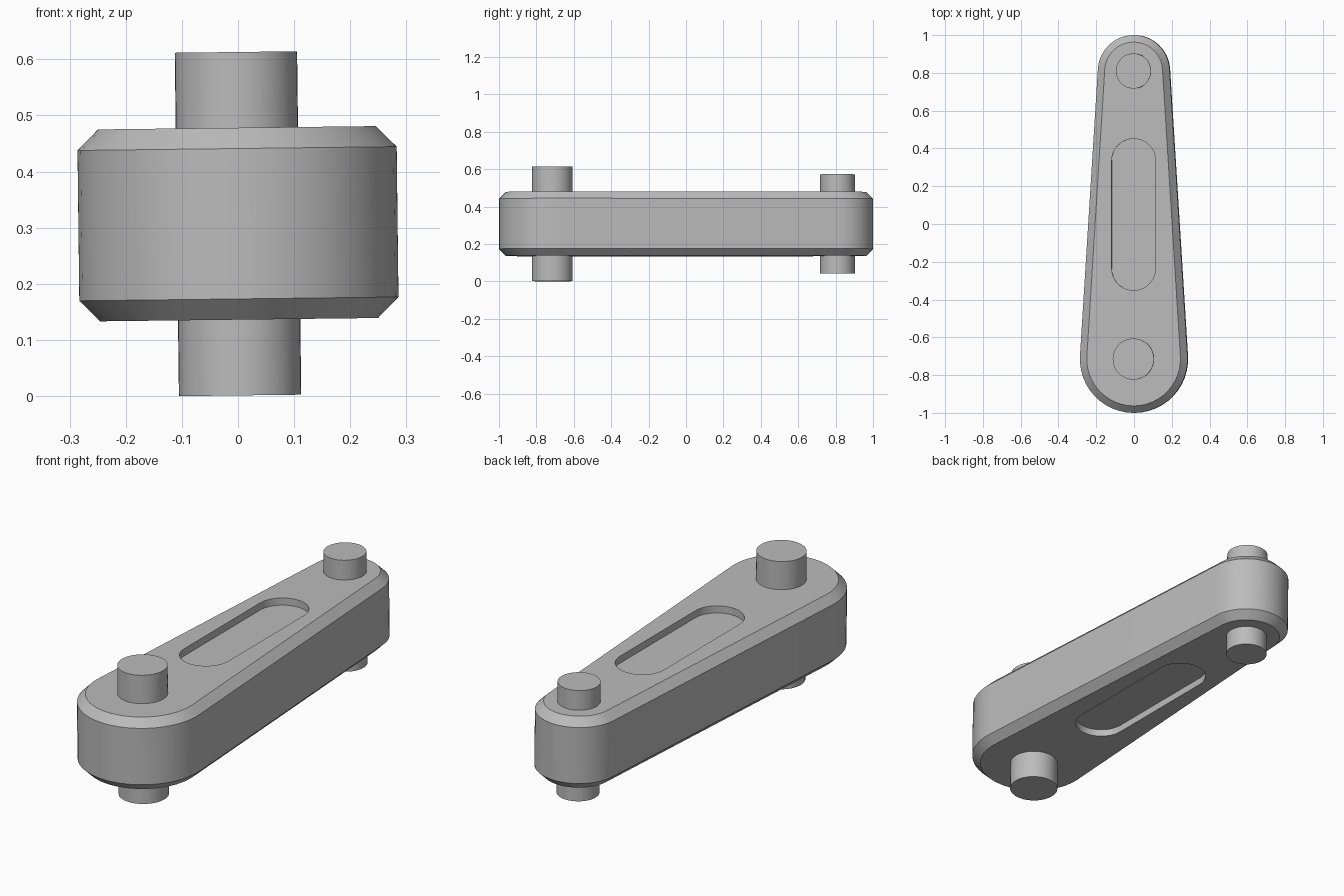
import bpy, bmesh, math
from mathutils import Matrix, Vector

cube = bpy.data.objects.get("Cube")
if cube:
    bpy.data.objects.remove(cube, do_unlink=True)

MID = 0.307          # height of the arm's centre plane
BIG_Y, SMALL_Y = -0.715, 0.81
STEPS = 24           # segments per rounded end
TILT = Matrix.Rotation(-0.012, 4, 'Y')

metal = bpy.data.materials.new("plain grey")
metal.use_nodes = True
GREY = (0.5, 0.5, 0.5, 1)
metal.diffuse_color = GREY
metal.node_tree.nodes["Principled BSDF"].inputs["Base Color"].default_value = GREY


def outline(y1, r1, y2, r2):
    """Two rounded ends joined by tangent sides, counter-clockwise."""
    lean = math.asin((r1 - r2) / (y2 - y1))
    points = []
    for y, r, start, sweep in ((y2, r2, lean, math.pi - 2 * lean),
                               (y1, r1, math.pi - lean, math.pi + 2 * lean)):
        for i in range(STEPS + 1):
            a = start + sweep * i / STEPS
            points.append((r * math.cos(a), y + r * math.sin(a)))
    return points


def loft(name, rings):
    """Skin a stack of matching outlines, bottom to top, and cap both ends."""
    bm = bmesh.new()
    loops = [[bm.verts.new((x, y, z)) for x, y in pts] for pts, z in rings]
    n = len(loops[0])
    for low, high in zip(loops, loops[1:]):
        for i in range(n):
            j = (i + 1) % n
            bm.faces.new((low[i], low[j], high[j], high[i]))
    bm.faces.new(loops[0][::-1])
    bm.faces.new(loops[-1])
    bm.transform(TILT)
    bmesh.ops.recalc_face_normals(bm, faces=bm.faces)
    mesh = bpy.data.meshes.new(name)
    bm.to_mesh(mesh)
    bm.free()
    mesh.materials.append(metal)
    obj = bpy.data.objects.new(name, mesh)
    obj.location = (0, 0, MID)
    bpy.context.collection.objects.link(obj)
    bpy.ops.object.select_all(action='DESELECT')
    obj.select_set(True)
    bpy.context.view_layer.objects.active = obj
    bpy.ops.object.shade_smooth_by_angle(angle=math.radians(30))
    return obj


# Tapered arm with chamfered rims and a shallow slot in each broad face
HALF, CHAMFER, DEPTH = 0.171, 0.037, 0.034
wide = outline(BIG_Y, 0.285, SMALL_Y, 0.19)
rim = outline(BIG_Y, 0.285 - CHAMFER, SMALL_Y, 0.19 - CHAMFER)
slot = outline(-0.235, 0.116, 0.335, 0.116)
upper = [(wide, HALF - CHAMFER), (rim, HALF), (slot, HALF), (slot, HALF - DEPTH)]
lower = [(pts, -z) for pts, z in reversed(upper)]
loft("link_arm", lower + upper)


# Round pins passing through each end
def pin(name, y, radius, half):
    ring = [(radius * math.cos(a), y + radius * math.sin(a))
            for a in (math.tau * i / 48 for i in range(48))]
    loft(name, [(ring, -half), (ring, half)])


pin("large_pin", BIG_Y, 0.109, 0.306)
pin("small_pin", SMALL_Y, 0.093, 0.265)
